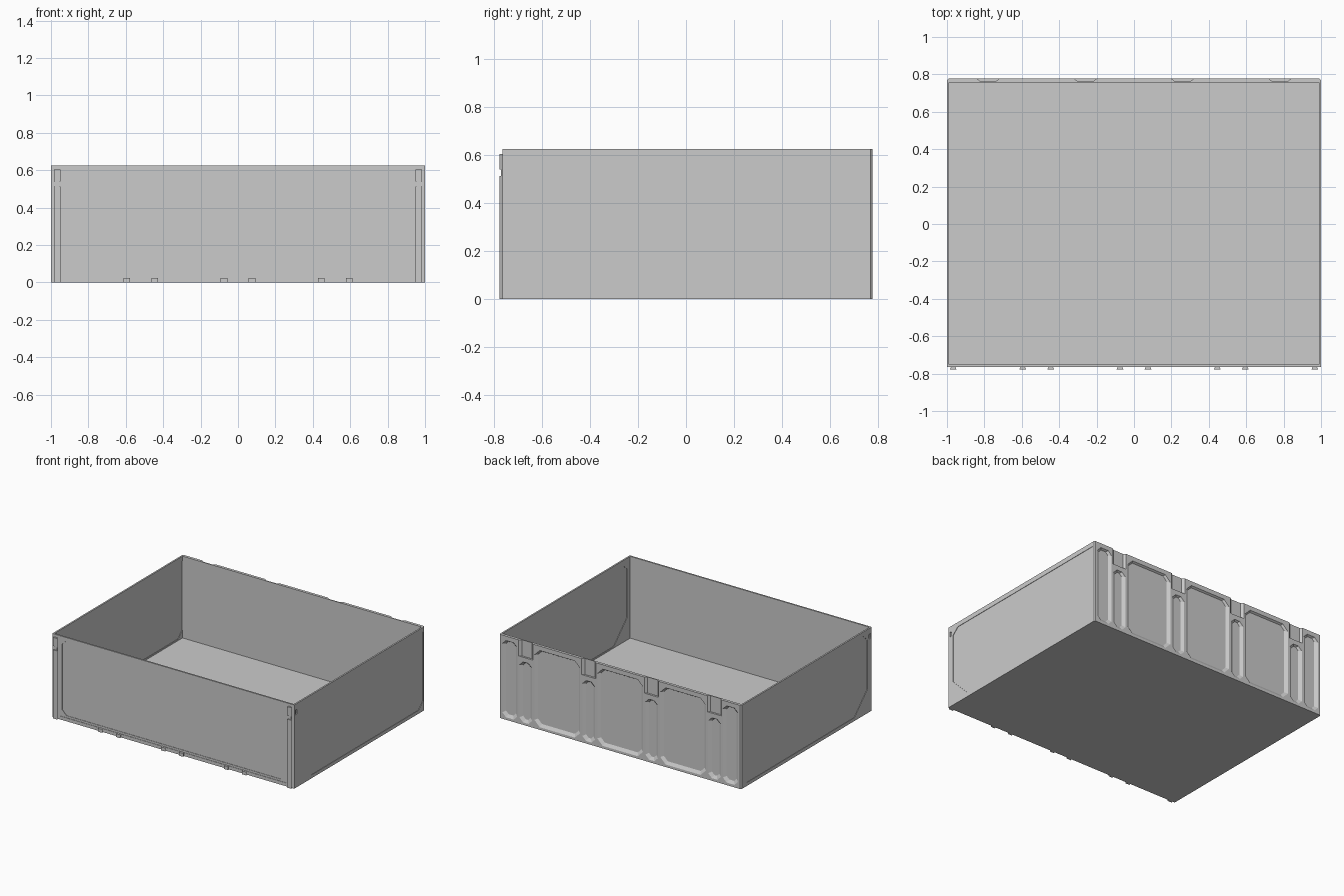
import bpy, bmesh

if "Cube" in bpy.data.objects:
    bpy.data.objects.remove(bpy.data.objects["Cube"])

X, Y, H = 1.0, 0.777, 0.625      # half width, half depth, height
FRONT, BACK = -0.764, 0.777      # outer faces of the front and back walls


def loft(name, a, b, axis, pa, pb):
    """Solid between outline a at pa and outline b at pb along an axis."""
    def place(p, d):
        return {'x': (d, p[0], p[1]), 'y': (p[0], d, p[1]), 'z': (p[0], p[1], d)}[axis]
    bm = bmesh.new()
    va = [bm.verts.new(place(p, pa)) for p in a]
    vb = [bm.verts.new(place(p, pb)) for p in b]
    bm.faces.new(va)
    bm.faces.new(vb[::-1])
    for i in range(len(a)):
        j = (i + 1) % len(a)
        bm.faces.new((va[i], vb[i], vb[j], va[j]))
    bmesh.ops.recalc_face_normals(bm, faces=bm.faces)
    me = bpy.data.meshes.new(name)
    bm.to_mesh(me)
    bm.free()
    ob = bpy.data.objects.new(name, me)
    bpy.context.collection.objects.link(ob)
    return ob


def rect(u0, u1, v0, v1):
    return [(u0, v0), (u1, v0), (u1, v1), (u0, v1)]


def octagon(u0, u1, v0, v1, c):
    return [(u0 + c, v0), (u1 - c, v0), (u1, v0 + c), (u1, v1 - c),
            (u1 - c, v1), (u0 + c, v1), (u0, v1 - c), (u0, v0 + c)]


def box(name, x0, x1, y0, y1, z0, z1):
    r = rect(x0, x1, y0, y1)
    return loft(name, r, r, 'z', z0, z1)


def carve(ob, cutters):
    """Cut the given solids out of ob, then discard them."""
    for c in cutters:
        m = ob.modifiers.new("cut", 'BOOLEAN')
        m.operation, m.solver, m.object = 'DIFFERENCE', 'EXACT', c
    bpy.context.view_layer.update()
    dg = bpy.context.evaluated_depsgraph_get()
    me = bpy.data.meshes.new_from_object(ob.evaluated_get(dg))
    ob.modifiers.clear()
    ob.data = me
    for c in cutters:
        bpy.data.objects.remove(c, do_unlink=True)


# Floor
box("floor", -0.992, 0.992, FRONT + 0.004, 0.764, 0, 0.014)

# Side walls, with a shallow clipped panel on both faces and a small latch slot
side_panel = [(-0.715, 0.545), (-0.665, 0.59), (0.755, 0.59), (0.755, 0.075),
              (0.705, 0.025), (-0.56, 0.025), (-0.715, 0.18)]
for s, label in ((1, "right"), (-1, "left")):
    r = rect(FRONT, 0.768, 0, H)
    wall = loft(label + "_wall", r, r, 'x', s * X, s * 0.988)
    latch = octagon(-0.75, -0.734, 0.545, 0.582, 0.004)
    carve(wall, [loft("cut", side_panel, side_panel, 'x', s * 1.01, s * 0.997),
                 loft("cut", side_panel, side_panel, 'x', s * 0.98, s * 0.991),
                 loft("cut", latch, latch, 'x', s * 1.01, s * 0.994)])

# Front wall with stepped frame
front = box("front_wall", -0.99, 0.99, FRONT, -0.752, 0, H)
frame = rect(-0.937, 0.937, 0.025, 0.615)
panel = octagon(-0.92, 0.92, 0.04, 0.6, 0.035)
carve(front, [loft("cut", frame, frame, 'y', FRONT - 0.02, FRONT + 0.003),
              loft("cut", panel, panel, 'y', FRONT - 0.02, FRONT + 0.006)])


# Dovetail rails at the front corners and short dovetail feet along the bottom
def dovetail(name, cx, z0, z1, y1=-Y, w=0.018):
    prof = [(cx - w * 0.55, FRONT + 0.004), (cx + w * 0.55, FRONT + 0.004),
            (cx + w, y1), (cx - w, y1)]
    return loft(name, prof, prof, 'z', z0, z1)


for s in (-1, 1):
    dovetail("corner_rail", s * 0.967, 0, 0.512)
    dovetail("corner_rail_notch", s * 0.967, 0.512, 0.54, FRONT - 0.006, 0.012)
    dovetail("corner_rail_top", s * 0.967, 0.54, 0.605)
    for x in (0.075, 0.445, 0.595):
        dovetail("dovetail_foot", s * x, 0, 0.025)

# Back wall with tapered pockets
back = box("back_wall", -X, X, 0.756, BACK, 0, H)
bm = bmesh.new()
bm.from_mesh(back.data)
edges = [e for e in bm.edges if all(v.co.y > 0.77 for v in e.verts)
         and abs(e.verts[0].co.z - e.verts[1].co.z) > 0.1]
bmesh.ops.bevel(bm, geom=edges, offset=0.008, segments=1, affect='EDGES')
bm.to_mesh(back.data)
bm.free()


def pocket(x0, x1, z0, z1, c=0.03, t=0.022):
    depth = 0.014
    return loft("cut", octagon(x0, x1, z0, z1, c),
                octagon(x0 + t, x1 - t, z0 + t, z1 - t * 0.4, c * 0.7),
                'y', BACK + 0.0005, BACK - depth)


cuts = [pocket(c - 0.19, c + 0.19, 0.018, 0.592, 0.045) for c in (-0.52, 0, 0.52)]
cuts += [pocket(s * 0.912 - 0.063, s * 0.912 + 0.063, 0.018, 0.592) for s in (-1, 1)]
for c in (-0.78, -0.26, 0.26, 0.78):
    cuts.append(pocket(c - 0.053, c + 0.053, 0.018, 0.47))
    # flared snap notch open at the rim
    prof = [(c - 0.06, BACK + 0.001), (c + 0.06, BACK + 0.001),
            (c + 0.042, BACK - 0.014), (c - 0.042, BACK - 0.014)]
    cuts.append(loft("cut", prof, prof, 'z', 0.505, H + 0.05))
carve(back, cuts)
